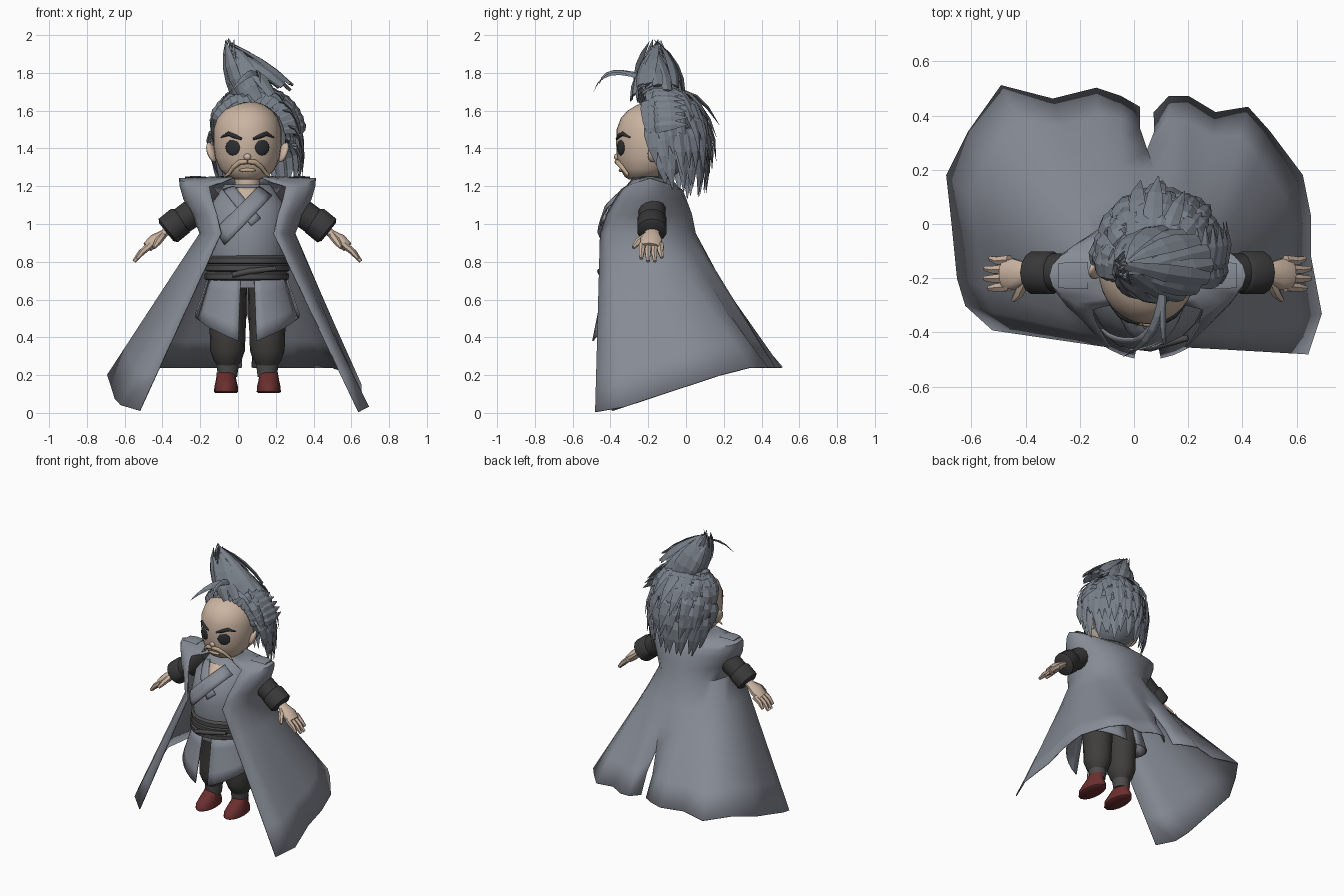
import bpy, bmesh, math, random
from mathutils import Vector as V

if "Cube" in bpy.data.objects:
    bpy.data.objects.remove(bpy.data.objects["Cube"])
rnd = random.Random(4)
CX = 0.05                      # the body's middle plane
rad = math.radians


def material(name, r, g, b):
    m = bpy.data.materials.new(name)
    m.use_nodes = True
    m.diffuse_color = (r, g, b, 1)
    m.node_tree.nodes["Principled BSDF"].inputs["Base Color"].default_value = (r, g, b, 1)
    return m


CLOTH = material("grey cloth", .24, .26, .30)
HAIR = material("grey hair", .19, .215, .25)
SKIN = material("skin", .60, .46, .36)
TAN = material("tan whiskers", .52, .39, .27)
SLEEVE = material("dark sleeve", .040, .040, .040)
PANTS = material("dark trousers", .050, .048, .046)
BELT = material("dark sash", .070, .070, .070)
SHOE = material("red shoe", .15, .028, .028)
BLACK = material("eye black", .025, .027, .03)


def make(name, verts, faces, mat, smooth=True, thick=0):
    me = bpy.data.meshes.new(name)
    me.from_pydata([tuple(v) for v in verts], [], faces)
    me.materials.append(mat)
    bm = bmesh.new()
    bm.from_mesh(me)
    bmesh.ops.recalc_face_normals(bm, faces=bm.faces)
    bm.to_mesh(me)
    bm.free()
    for p in me.polygons:
        p.use_smooth = smooth
    if smooth:
        me.set_sharp_from_angle(angle=rad(50))
    ob = bpy.data.objects.new(name, me)
    bpy.context.collection.objects.link(ob)
    if thick:
        solid = ob.modifiers.new("Cloth thickness", "SOLIDIFY")
        solid.thickness, solid.offset = thick, 0


def grid(rows, closed=False, caps=False, skip=lambda i, j: False):
    n = len(rows[0])
    faces = [(i * n + j, i * n + (j + 1) % n, (i + 1) * n + (j + 1) % n, (i + 1) * n + j)
             for i in range(len(rows) - 1) for j in range(n if closed else n - 1) if not skip(i, j)]
    if caps:
        faces += [tuple(range(n)), tuple(range((len(rows) - 1) * n, len(rows) * n))]
    return [v for r in rows for v in r], faces


def loft(name, rings, mat, x=CX, n=20):
    """Stacked ellipses, each given as z, x radius, y radius, y centre."""
    rows = [[(x + rx * math.sin(k * math.tau / n), cy - ry * math.cos(k * math.tau / n), z)
             for k in range(n)] for z, rx, ry, cy in rings]
    make(name, *grid(rows, True, True), mat)


def front(rings, x, z, off=0):
    """Point on the front of a loft, lifted by off."""
    a, b = next((a, b) for a, b in zip(rings, rings[1:]) if z <= b[0])
    t = (z - a[0]) / (b[0] - a[0])
    _, rx, ry, cy = [p + (q - p) * t for p, q in zip(a, b)]
    return V((x, cy - off - ry * math.sqrt(max(.02, 1 - ((x - CX) / rx) ** 2)), z))


def tube(name, pts, radii, mat, n=8, flat=1.0):
    pts = [V(p) for p in pts]
    rows = []
    for i, p in enumerate(pts):
        d = pts[min(i + 1, len(pts) - 1)] - pts[max(i - 1, 0)]
        side = d.cross(V((0, 1, 0))).normalized()
        up = side.cross(d).normalized()
        rows.append([p + radii[i] * (flat * side * math.cos(k * math.tau / n) + up * math.sin(k * math.tau / n))
                     for k in range(n)])
    make(name, *grid(rows, True, True), mat)


def ball(name, loc, scale, mat, rz=0, seg=20):
    bpy.ops.mesh.primitive_uv_sphere_add(segments=seg, ring_count=seg * 2 // 3, location=loc, rotation=(0, 0, rz))
    ob = bpy.context.object
    ob.name, ob.scale = name, scale
    ob.data.materials.append(mat)
    for p in ob.data.polygons:
        p.use_smooth = True
    return ob


# Cloak: shoulder mantle and long flared hem, open at the front and slit behind
hem = [(-.52, -.39), (-.62, -.30), (-.65, -.2), (-.67, 0), (-.69, .18), (-.61, .34), (-.49, .51), (-.3, .46),
       (-.14, .5), (-.05, .47), (.02, .43), (.075, .41), (.13, .47), (.2, .47), (.3, .41), (.42, .43), (.5, .34),
       (.62, .18), (.65, .03), (.65, -.12), (.69, -.33), (.64, -.48)]
angles = [rad(34 + 292 * j / (len(hem) - 1)) for j in range(len(hem))]
cloak = []
for z, rx, ry, cy, dip in [(1.25, .11, .10, -.19, 0), (1.245, .24, .13, -.19, .03), (1.24, .36, .15, -.19, .05),
                           (1.2, .355, .175, -.195, .02), (1.13, .335, .205, -.205, 0), (1.05, .29, .245, -.215, 0),
                           (.95, .25, .275, -.225, 0)]:
    cloak.append([V((CX - rx * math.sin(a), cy - ry * math.cos(a), z - dip * abs(math.cos(a)))) for a in angles])
low = [V((x, y, max(.005, min(.24, .14 + .33 * y)))) for x, y in hem]
top, first = cloak[-1], len(cloak) - 1
for t in (.2, .4, .6, .8, 1):
    cloak.append([a.lerp(b, t) for a, b in zip(top, low)])
slit = hem.index((.02, .43))
fork = cloak[first + 3]
fork[slit] = fork[slit + 1] = (fork[slit] + fork[slit + 1]) / 2
make("cloak", *grid(cloak, skip=lambda i, j: j == slit and i >= first + 3), CLOTH, thick=.008)

# Robe torso
TORSO = [(.66, .2, .19, -.22), (.8, .2, .2, -.23), (.95, .215, .21, -.245), (1.1, .2, .175, -.23), (1.21, .12, .1, -.19)]
loft("robe", TORSO, CLOTH)


def band(name, a, b, c, d, off, mat):
    """Patch on the chest between edge a-b and edge c-d, each corner x, z."""
    rows = []
    for i in range(9):
        p, q = V(a).lerp(V(b), i / 8), V(c).lerp(V(d), i / 8)
        rows.append([front(TORSO, *p.lerp(q, j / 3), off) for j in range(4)])
    make(name, *grid(rows), mat, thick=.008)


band("chest_skin", (-.01, 1.19), (.05, 1.1), (.11, 1.19), (.07, 1.1), .006, SKIN)
band("under_lapel", (-.02, 1.2), (.12, 1.03), (-.08, 1.18), (.07, .99), .012, CLOTH)
band("over_lapel", (.11, 1.2), (-.12, .97), (.18, 1.15), (-.07, .89), .02, CLOTH)

# Sash: three uneven wraps and a knot
for i, z in enumerate((.70, .745, .785)):
    loft("sash_wrap", [(z, .205, .205, -.23), (z + .008, .222, .222, -.23), (z + .035, .224, .222, -.23),
                       (z + .048, .205, .205, -.23)], BELT, CX + .004 * (i - 1))
tube("sash_knot", [(-.03, -.445, .73), (.06, -.455, .75), (.2, -.42, .765)], [.015, .016, .012], BELT)


# Split skirt panels
def panel(name, s, a0, a1, z0, z1):
    rows = []
    for i in range(5):
        t = i / 4
        row = []
        for j in range(7):
            a = rad(a0 + (a1 - a0) * j / 6)
            r = .205 + .07 * t
            row.append((CX + s * r * math.sin(a), -.23 - r * .97 * math.cos(a), .72 + t * (z0 + (z1 - z0) * j / 6 - .72)))
        rows.append(row)
    make(name, *grid(rows), CLOTH, thick=.008)


for s, side in ((1, "left"), (-1, "right")):
    panel(side + "_front_skirt", s, 10, 72, .38, .5)
    panel(side + "_back_skirt", s, 85, 172, .52, .42)

    # Legs and shoes
    lx = CX + s * .105
    loft(side + "_trouser", [(.72, .103, .13, -.21), (.55, .1, .11, -.2), (.4, .094, .1, -.2), (.33, .092, .1, -.2),
                             (.28, .075, .08, -.2), (.25, .055, .06, -.2)], PANTS, lx, 16)
    loft(side + "_ankle_wrap", [(.27, .06, .062, -.2), (.235, .058, .06, -.2), (.19, .052, .055, -.2)], BELT, lx, 14)
    loft(side + "_shoe", [(.105, .056, .115, -.245), (.112, .064, .125, -.245), (.14, .062, .122, -.245),
                          (.17, .055, .095, -.235), (.2, .05, .065, -.21), (.215, .05, .058, -.2)], SHOE, lx + s * .008, 16)

    # Arms: sleeve, rolled cuff, hand
    def P(dx, y, z):
        return V((CX + s * dx, y, z))
    tube(side + "_sleeve", [P(.16, -.18, 1.17), P(.26, -.18, 1.08), P(.4, -.18, .98)], [.07, .075, .07], SLEEVE, 14)
    tube(side + "_cuff", [P(.345, -.18, 1.025), P(.355, -.18, 1.018), P(.42, -.18, .965), P(.43, -.18, .957)],
         [.066, .08, .08, .06], SLEEVE, 14)
    tube(side + "_palm", [P(.39, -.18, .985), P(.45, -.18, .945), P(.49, -.185, .915), P(.53, -.19, .878)],
         [.035, .04, .06, .052], SKIN, 10, .55)
    for k in range(4):
        y = -.235 + .033 * k
        ln = (.075, .09, .09, .07)[k]
        tube(side + "_finger", [P(.51, y + .004, .892), P(.51 + ln * .6, y, .892 - ln * .5),
                                P(.51 + ln, y - .003 + .004 * k, .892 - ln)], [.019, .017, .01], SKIN, 6)
    tube(side + "_thumb", [P(.45, -.2, .94), P(.475, -.255, .905), P(.495, -.28, .875)], [.022, .019, .01], SKIN, 6)

    # Shoulder tabs
    tube(side + "_shoulder_tab", [P(.22, -.19, 1.246), P(.28, -.19, 1.25), P(.33, -.19, 1.246)], [.05, .05, .045], CLOTH, 8, .1)

# Neck, head
loft("neck", [(1.08, .075, .07, -.17), (1.18, .065, .065, -.17), (1.28, .07, .07, -.17)], SKIN)
HEAD = [(1.235, .06, .06, -.24), (1.25, .105, .1, -.225), (1.29, .145, .147, -.2), (1.35, .17, .18, -.185),
        (1.42, .18, .197, -.173), (1.5, .18, .198, -.17), (1.56, .162, .18, -.165), (1.6, .132, .15, -.16),
        (1.63, .087, .1, -.16), (1.645, .04, .05, -.16), (1.65, .01, .01, -.16)]
loft("head", HEAD, SKIN, n=32)
ball("nose", front(HEAD, CX, 1.355), (.02, .016, .018), SKIN, seg=12)
ball("lower_lip", front(HEAD, CX, 1.285), (.045, .012, .011), TAN, seg=12)

for s, side in ((1, "left"), (-1, "right")):
    ball(side + "_eye", front(HEAD, CX + s * .078, 1.405, -.004), (.042, .012, .042), BLACK, s * .45, 16)
    tube(side + "_eyebrow", [front(HEAD, CX + s * d, z) for d, z in ((.03, 1.45), (.07, 1.466), (.1, 1.478), (.14, 1.458))],
         [.006, .012, .012, .004], BLACK)
    ear = ball(side + "_ear", (CX + s * .19, -.17, 1.38), (.02, .035, .055), SKIN, s * .5, 14)
    ear.rotation_euler.y = s * .35
    tube(side + "_moustache", [front(HEAD, CX + s * d, z, off) for d, z, off in
                               ((0, 1.33, .008), (.04, 1.327, .008), (.075, 1.3, .008), (.1, 1.265, .03), (.125, 1.248, .07))],
         [.012, .014, .012, .009, .003], TAN)

# Hair: under-cap on the back of the head
cap = ball("hair_cap", (CX + .015, -.15, 1.46), (.19, .2, .225), HAIR, seg=28)
bm = bmesh.new()
bm.from_mesh(cap.data)
bmesh.ops.bisect_plane(bm, geom=bm.verts[:] + bm.edges[:] + bm.faces[:], plane_co=(0, -.2, 0),
                       plane_no=(0, -1, -.25), clear_outer=True)
bm.to_mesh(cap.data)
bm.free()

lock_verts, lock_faces = [], []


def lock(p0, p1, p2, width, out, shape=(.6, 1, 1, .75, .05)):
    """One flat tapered lock of hair along a bent path."""
    rows = []
    for i, w in enumerate(shape):
        t = i / (len(shape) - 1)
        p = (1 - t) ** 2 * p0 + 2 * t * (1 - t) * p1 + t * t * p2
        d = ((1 - t) * (p1 - p0) + t * (p2 - p1)).normalized()
        side = d.cross(out).normalized()
        nrm = side.cross(d)
        rows.append([p + side * width * w, p + nrm * width * .3 * w, p - side * width * w, p - nrm * width * .3 * w])
    v, f = grid(rows, True, True)
    base = len(lock_verts)
    lock_verts.extend(v)
    lock_faces.extend(tuple(k + base for k in q) for q in f)


# Layers of windswept locks round the back
for el, reach, push, drop in ((70, 100, .19, .15), (50, 100, .14, .19), (30, 95, .09, .22), (10, 88, .05, .24), (-10, 78, .02, .25)):
    for k in range(15):
        az, e = rad(8 - reach + 2 * reach * k / 14 + rnd.uniform(-4, 4)), rad(el + rnd.uniform(-5, 5))
        out = V((math.sin(az) * math.cos(e), math.cos(az) * math.cos(e), math.sin(e)))
        flat = V((.65 * math.sin(az), math.cos(az), 0))
        root = V((CX + .03 + .195 * out.x, -.15 + .2 * out.y, 1.46 + .25 * out.z))
        tip = root + flat * push * rnd.uniform(.7, 1.15) + V((.035, .035, -drop * rnd.uniform(.8, 1.15)))
        lock(root, root + out * .06 + flat * (.03 + push * .35), tip, rnd.uniform(.028, .042), out)

# Locks swept up and back from the hairline
for k in range(15):
    a = rad(-58 + 136 * k / 14)
    root = V((CX + .015 + .18 * math.sin(a), -.25 + .05 * abs(math.sin(a)), 1.46 + .185 * math.cos(a)))
    out = V((math.sin(a), -.2, math.cos(a)))
    lock(root, root + out * .13 + V((.02, .04, 0)), root + V((.06, .22, .02)) + out * .04, .036, out)

# Topknot fanning down from its peak to the crown
for ring, n in ((.4, 7), (.75, 12), (1, 17)):
    for k in range(n):
        a = math.tau * k / n
        c, s = math.cos(a), math.sin(a)
        foot = V((.09 + (.2 if c > 0 else .12) * ring * c, -.15 + .14 * ring * s, 1.67 + .06 * max(0, c) + rnd.uniform(-.02, .02)))
        peak = V((-.07 + rnd.uniform(0, .05), -.16 + rnd.uniform(-.04, .03), 1.985 - rnd.uniform(0, .09)))
        mid = foot.lerp(peak, .45) + V((.03 * c - .015, .05 * s, .03))
        lock(foot, mid, peak, .036, V((c, s, .3)), (.7, 1, .95, .6, .05))

# Loose forelocks
for tip, width in (((-.04, -.49, 1.7), .022), ((.12, -.46, 1.74), .014)):
    lock(V((.11, -.22, 1.77)), V((.1, -.43, 1.86)), V(tip), width, V((.7, -.3, 1)), (.7, 1, 1, .9, .7, .4, .05))
make("hair_locks", lock_verts, lock_faces, HAIR, smooth=False)
